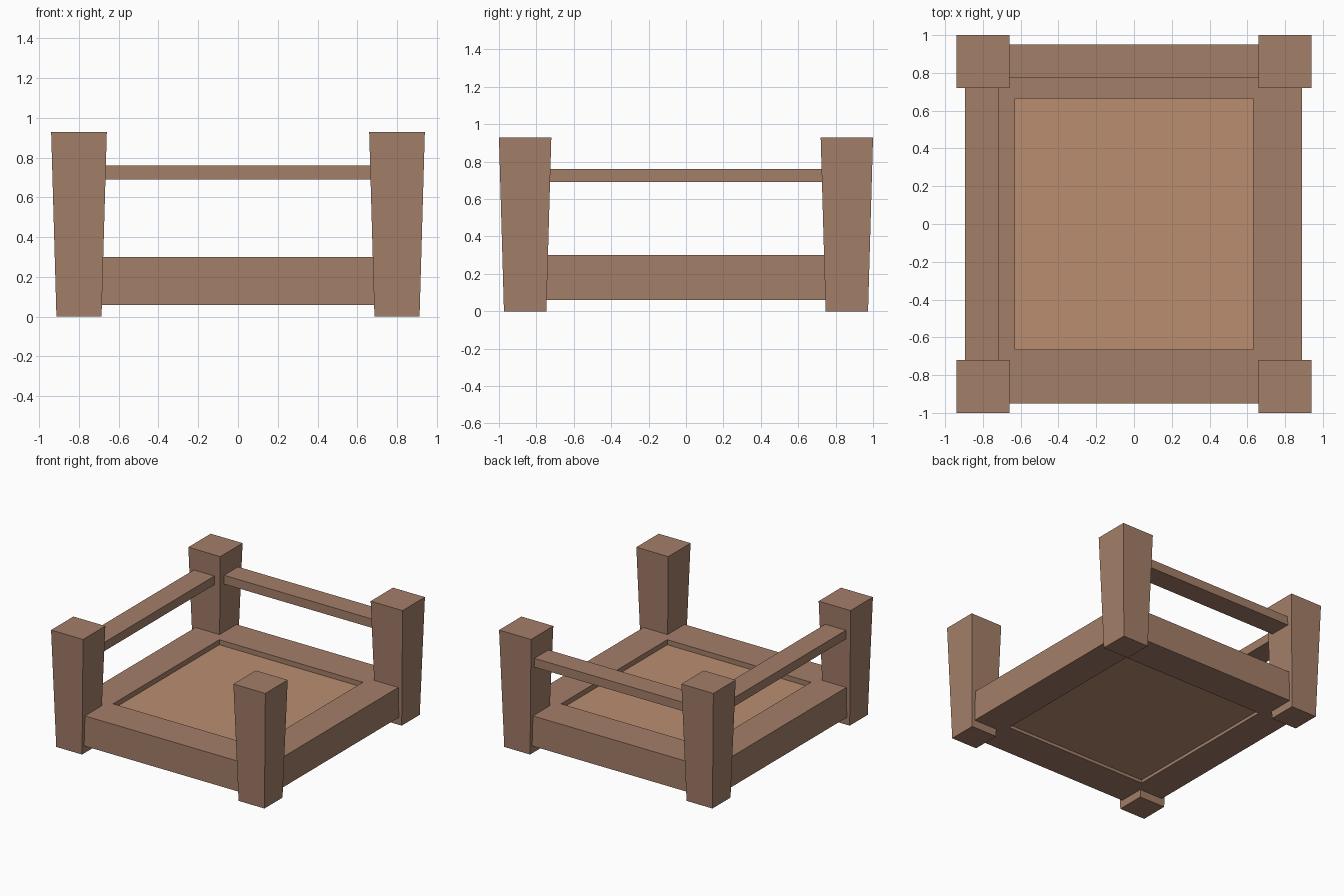
import bpy, bmesh

if "Cube" in bpy.data.objects:
    bpy.data.objects.remove(bpy.data.objects["Cube"])


def material(name, rgb):
    m = bpy.data.materials.new(name)
    m.diffuse_color = (*rgb, 1)
    m.use_nodes = True
    m.node_tree.nodes["Principled BSDF"].inputs["Base Color"].default_value = m.diffuse_color
    return m


wood = material("wood", (0.37, 0.21, 0.14))
light_wood = material("light_wood", (0.49, 0.27, 0.16))


def finish(name, bm, mat):
    bmesh.ops.recalc_face_normals(bm, faces=bm.faces)
    mesh = bpy.data.meshes.new(name)
    bm.to_mesh(mesh)
    bm.free()
    mesh.materials.append(mat)
    bpy.context.collection.objects.link(bpy.data.objects.new(name, mesh))


def box(name, x, y, z, mat, foot=1.0):
    """Box from (min, max) ranges; foot scales the bottom face for a taper."""
    cx, cy = sum(x) / 2, sum(y) / 2
    bm = bmesh.new()
    bmesh.ops.create_cube(bm, size=1)
    for v in bm.verts:
        s = foot if v.co.z < 0 else 1
        v.co = (cx + v.co.x * (x[1] - x[0]) * s,
                cy + v.co.y * (y[1] - y[0]) * s,
                z[1] if v.co.z > 0 else z[0])
    finish(name, bm, mat)


# Four corner posts, narrower at the foot
for sx, side in ((-1, "left"), (1, "right")):
    for sy, end in ((-1, "front"), (1, "back")):
        cx, cy = sx * 0.80, sy * 0.86
        box(f"{end}_{side}_post", (cx - 0.14, cx + 0.14),
            (cy - 0.14, cy + 0.14), (0, 0.93), wood, foot=0.81)

# Rectangular base frame with an open middle
bm = bmesh.new()
rings = []
for hx, hy, z in ((0.89, 0.95, 0.06), (0.89, 0.95, 0.30),
                  (0.63, 0.665, 0.30), (0.63, 0.665, 0.06)):
    rings.append([bm.verts.new((sx * hx, sy * hy, z))
                  for sx, sy in ((-1, -1), (1, -1), (1, 1), (-1, 1))])
for r in range(4):
    a, b = rings[r], rings[(r + 1) % 4]
    for i in range(4):
        j = (i + 1) % 4
        bm.faces.new((a[i], a[j], b[j], b[i]))
finish("base_frame", bm, wood)

# Panel recessed into the frame on both faces
box("base_panel", (-0.65, 0.65), (-0.685, 0.685), (0.085, 0.26), light_wood)

# Upper rails on the back and left sides only
box("back_rail", (-0.78, 0.78), (0.775, 0.95), (0.69, 0.76), wood)
box("left_rail", (-0.895, -0.715), (-0.84, 0.84), (0.69, 0.76), wood)
